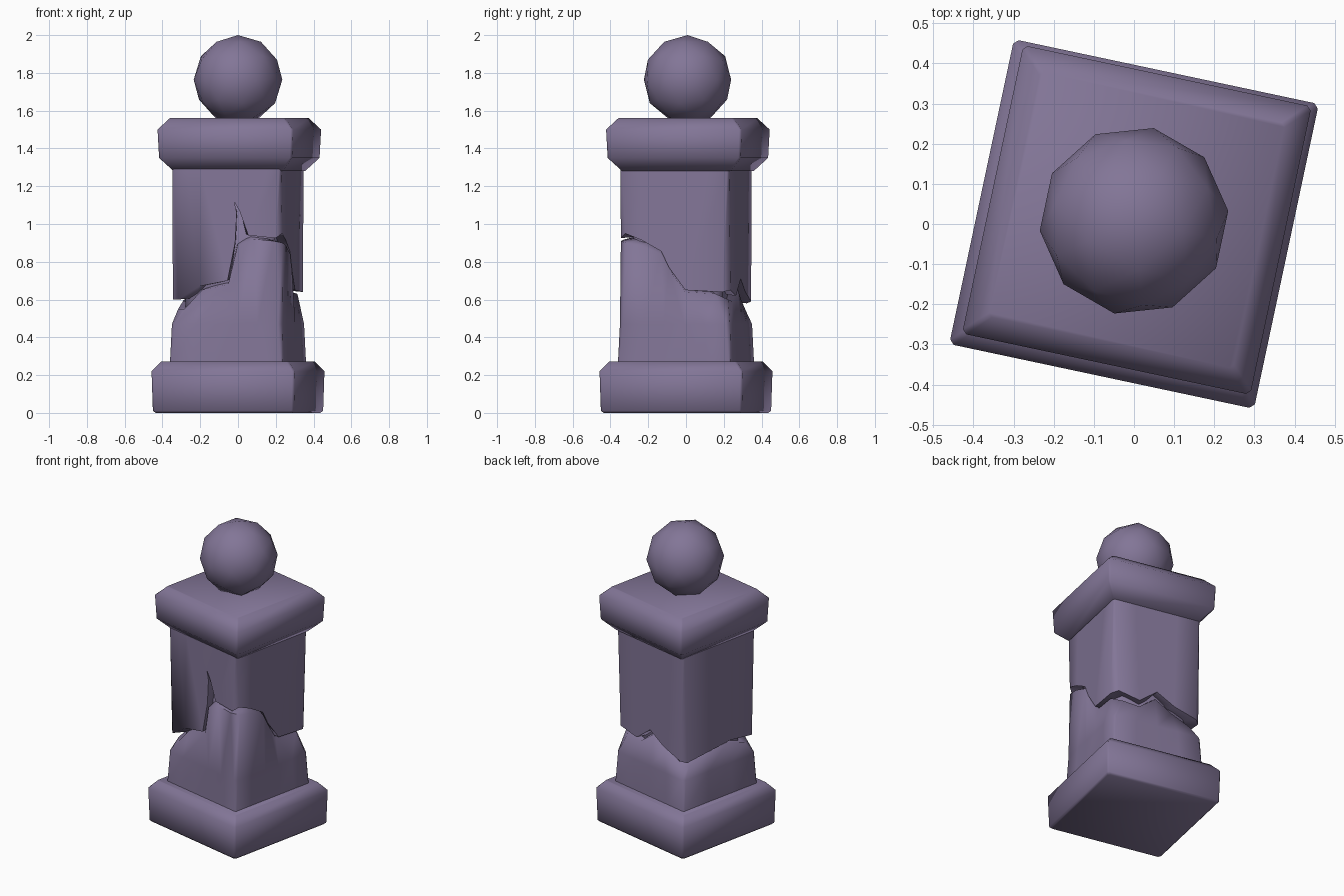
import bpy, bmesh
from math import radians
from mathutils import Vector

cube = bpy.data.objects.get("Cube")
if cube:
    bpy.data.objects.remove(cube)

TURN = radians(-12)

stone = bpy.data.materials.new("purple grey stone")
stone.use_nodes = True
tint = (0.225, 0.18, 0.31, 1)
stone.diffuse_color = tint
stone.node_tree.nodes["Principled BSDF"].inputs["Base Color"].default_value = tint


def finish(bm, name, location=(0, 0, 0), smooth=180):
    bmesh.ops.recalc_face_normals(bm, faces=bm.faces)
    mesh = bpy.data.meshes.new(name)
    bm.to_mesh(mesh)
    bm.free()
    obj = bpy.data.objects.new(name, mesh)
    bpy.context.collection.objects.link(obj)
    obj.location = location
    obj.rotation_euler.z = TURN
    mesh.materials.append(stone)
    bpy.ops.object.select_all(action='DESELECT')
    obj.select_set(True)
    bpy.context.view_layer.objects.active = obj
    bpy.ops.object.shade_smooth_by_angle(angle=radians(smooth))
    return obj


def on_side(side, t, half, z):
    """Point on a square outline: side 0 front, 1 left, 2 back, 3 right."""
    x, y = t * half, -half
    for _ in range(side):
        x, y = -y, x
    return Vector((x, y, z))


def loft(name, rings, location=(0, 0, 0), smooth=180):
    bm = bmesh.new()
    loops = [[bm.verts.new(p) for p in ring] for ring in rings]
    for low, high in zip(loops, loops[1:]):
        for i in range(len(low)):
            j = (i + 1) % len(low)
            bm.faces.new((low[i], low[j], high[j], high[i]))
    bm.faces.new(loops[0])
    bm.faces.new(loops[-1])
    return finish(bm, name, location, smooth)


def slab(name, profile, location=(0, 0, 0), trim=0.97):
    """Square block from (half width, height) steps, corners slightly cut."""
    rings = [[on_side(s, t, half, z) for s in range(4) for t in (-trim, trim)]
             for half, z in profile]
    return loft(name, rings, location)


# Plinth and capital
slab("base_slab", [(.37, 0), (.382, .012), (.388, .22), (.345, .272)])
slab("capital", [(.295, 1.28), (.36, 1.35), (.367, 1.5), (.312, 1.56)], (.007, .01, 0))

# Solid core seen inside the crack
slab("core", [(.24, .2), (.24, 1.3)], trim=.85)

# Broken edges, one list of (position, height) per side
lower_edge = [
    [(-.84, .55), (-.5, .65), (.02, .68), (.2, .88), (.5, .92), (.86, .91)],
    [(-.88, .9), (-.6, .885), (-.24, .84), (-.1, .76), (.2, .64), (.8, .63)],
    [(-.8, .6), (-.4, .59), (0, .67), (.4, .6), (.84, .54)],
    [(-.84, .54), (-.3, .58), (.3, .6), (.84, .55)],
]
upper_edge = [
    [(-.88, .6), (-.5, .67), (.02, .7), (.16, .9), (.19, 1.06),
     (.04, 1.17), (.24, 1.07), (.4, .94), (.9, .925)],
    [(-.9, .95), (-.6, .915), (-.24, .855), (-.1, .77), (.2, .65), (.88, .64)],
    [(-.88, .65), (-.4, .62), (0, .71), (.4, .64), (.9, .59)],
    [(-.9, .58), (-.3, .6), (.3, .62), (.9, .6)],
]


def wall_ring(edge, half, z, spread=.97):
    """Level ring with as many points as the broken edge."""
    ring = []
    for s, points in enumerate(edge):
        last = len(points) - 1
        ring += [on_side(s, spread * (2 * i / last - 1), half, z)
                 for i in range(last + 1)]
    return ring


def broken_ring(edge, half_at, shift=0):
    return [on_side(s, t, half_at(z), z + shift)
            for s, points in enumerate(edge) for t, z in points]


# Lower part of the shaft, flaring to its foot
loft("lower_shaft", [
    wall_ring(lower_edge, .306, .25),
    wall_ring(lower_edge, .298, .47, .94),
    broken_ring(lower_edge, lambda z: .298 if z > .7 else .275),
    broken_ring(lower_edge, lambda z: .21, .02),
], smooth=75)

# Upper part of the shaft, hanging over the break
loft("upper_shaft", [
    broken_ring(upper_edge, lambda z: .21, .01),
    broken_ring(upper_edge, lambda z: .296),
    wall_ring(upper_edge, .294, 1.3),
], smooth=75)

# Faceted ball finial
bm = bmesh.new()
bmesh.ops.create_icosphere(bm, subdivisions=2, radius=.236)
finish(bm, "ball", (0, .008, 1.764))
